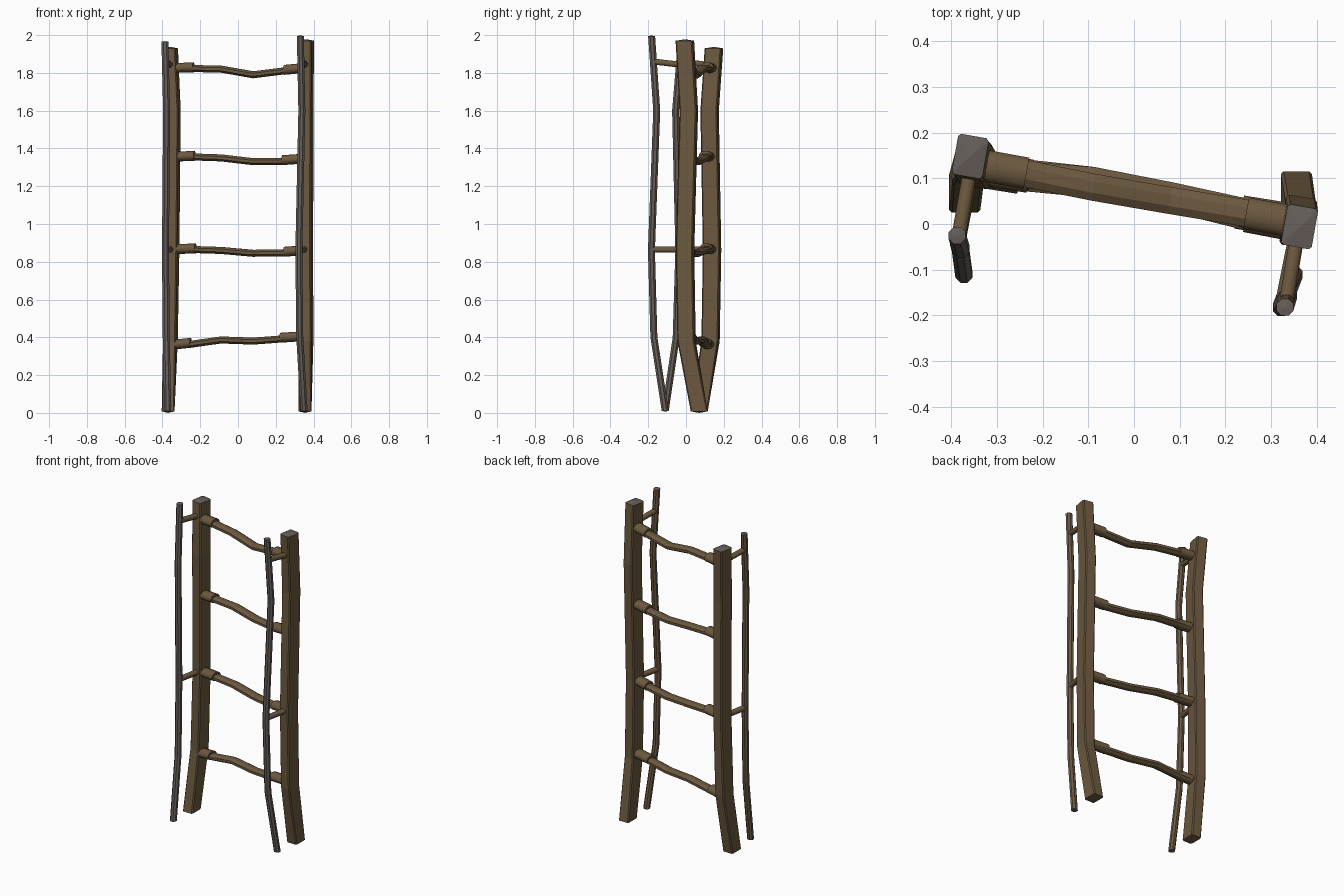
import bpy, bmesh, math
from mathutils import Vector

if "Cube" in bpy.data.objects:
    bpy.data.objects.remove(bpy.data.objects["Cube"])


def material(name, color):
    m = bpy.data.materials.new(name)
    m.diffuse_color = (*color, 1)
    m.use_nodes = True
    m.node_tree.nodes["Principled BSDF"].inputs["Base Color"].default_value = m.diffuse_color
    return m


WOOD = material("brown wood", (0.150, 0.100, 0.050))
GREY = material("weathered grey", (0.135, 0.115, 0.105))
Z = Vector((0, 0, 1))


def oval(a, b, n=8):
    return [(a * math.cos(math.tau * (i + .5) / n), b * math.sin(math.tau * (i + .5) / n))
            for i in range(n)]


def chamfered(a, b, c):
    return [(a, -b + c), (a, b - c), (a - c, b), (-a + c, b),
            (-a, b - c), (-a, -b + c), (-a + c, -b), (a - c, -b)]


def loft(name, path, profile, u, v, mats, rule=None, twist=None, bulge=0.0, smooth=False):
    """Sweep a profile (in axes u, v) along a path, closing the ends with shallow points."""
    bm = bmesh.new()
    path = [Vector(p) for p in path]
    rings = []
    for k, p in enumerate(path):
        t = twist[k] if twist else 0
        c, s = math.cos(t), math.sin(t)
        rings.append([bm.verts.new(p + u * (x * c - y * s) + v * (x * s + y * c)) for x, y in profile])
    n = len(profile)
    for r0, r1 in zip(rings, rings[1:]):
        for i in range(n):
            j = (i + 1) % n
            bm.faces.new((r0[i], r0[j], r1[j], r1[i]))
    for ring, p, q in ((rings[0], path[0], path[1]), (rings[-1], path[-1], path[-2])):
        tip = bm.verts.new(p + (p - q).normalized() * bulge)
        for i in range(n):
            bm.faces.new((ring[i], ring[(i + 1) % n], tip))
    bmesh.ops.recalc_face_normals(bm, faces=bm.faces)
    bm.normal_update()
    if rule:
        for f in bm.faces:
            f.material_index = rule(f)
    me = bpy.data.meshes.new(name)
    bm.to_mesh(me)
    bm.free()
    for m in mats:
        me.materials.append(m)
    ob = bpy.data.objects.new(name, me)
    bpy.context.collection.objects.link(ob)
    if smooth:
        bpy.context.view_layer.objects.active = ob
        ob.select_set(True)
        bpy.ops.object.shade_smooth_by_angle(angle=math.radians(50))
        ob.select_set(False)
    return ob


def at(path, z):
    """Point on a rising path at height z."""
    for a, b in zip(path, path[1:]):
        if a[2] <= z <= b[2]:
            return Vector(a).lerp(Vector(b), (z - a[2]) / (b[2] - a[2]))


POSTS = {
    "left": [(-.37, .07, .008), (-.358, .13, .38), (-.350, .138, .86), (-.343, .125, 1.6), (-.358, .148, 1.93)],
    "right": [(.355, .07, .008), (.360, .003, .38), (.358, -.005, .86), (.360, .015, 1.6), (.362, -.006, 1.97)],
}
RODS = {
    "left": [(-.372, -.11, .01), (-.380, -.052, .4), (-.384, -.038, .86), (-.378, -.055, 1.6), (-.387, -.025, 1.965)],
    "right": [(.350, -.11, .01), (.327, -.17, .4), (.322, -.183, .86), (.338, -.155, 1.6), (.330, -.182, 1.995)],
}
X, Y = Vector((1, 0, 0)), Vector((0, 1, 0))
TWIST = [math.radians(a) for a in (0, -8, -9, -9, -10)]

for side in ("left", "right"):
    # heavy squared posts with grey end grain on top
    loft(side + "_post", POSTS[side], chamfered(.034, .045, .006), X, Y, [WOOD, GREY],
         rule=lambda f: int(f.normal.z > .7), twist=TWIST, bulge=.008)
    # thin poles in front of the posts, weathered except at the back
    loft(side + "_pole", RODS[side], oval(.02, .02), X, Y, [GREY, WOOD],
         rule=lambda f: int(f.normal.y > .6), bulge=.003)
    # pegs joining pole to post
    for k, (z0, z1) in enumerate(((.865, .865), (1.86, 1.84))):
        a, b = at(RODS[side], z0), at(POSTS[side], z1)
        u = (b - a).cross(Z).normalized()
        loft(f"{side}_peg_{k + 1}", [a, b], oval(.017, .017), u, Z, [WOOD], smooth=True)

# rungs: heights at five points, bow towards the back, inner ends of the sleeves
RUNGS = [
    ((.355, .365, .386, .38, .392, .40), .012, -.25, .225),
    ((.86, .865, .860, .845, .847, .855), .015, -.225, .245),
    ((1.35, 1.355, 1.350, 1.33, 1.332, 1.34), .015, -.23, .235),
    ((1.82, 1.823, 1.820, 1.79, 1.81, 1.82), -.004, -.235, .245),
]
XS = (-.345, -.24, -.09, .08, .24, .35)
BOW = (0, .2, 1, .6, 0, 0)

for k, (zs, bow, xl, xr) in enumerate(RUNGS):
    L, R = at(POSTS["left"], zs[0]), at(POSTS["right"], zs[-1])
    L.y -= .008
    d = Vector((R.x - L.x, R.y - L.y, 0)).normalized()
    u = Vector((-d.y, d.x, 0))

    def line(x, z):
        return Vector((x, L.y + (R.y - L.y) * (x - L.x) / (R.x - L.x), z))

    pts = [line(x, z) + Y * bow * w for x, z, w in zip(XS, zs, BOW)]
    loft(f"rung_{k + 1}", pts, oval(.032, .02), u, Z, [WOOD])
    # raised sleeves where the rung meets the posts
    for side, x0, x1, z0, z1 in (("left", -.345, xl, zs[0], zs[1]), ("right", xr, .35, zs[4], zs[5])):
        loft(f"rung_{k + 1}_{side}_sleeve", [line(x0, z0 + .006), line(x1, z1 + .006)],
             oval(.036, .027, 12), u, Z, [WOOD], smooth=True)
